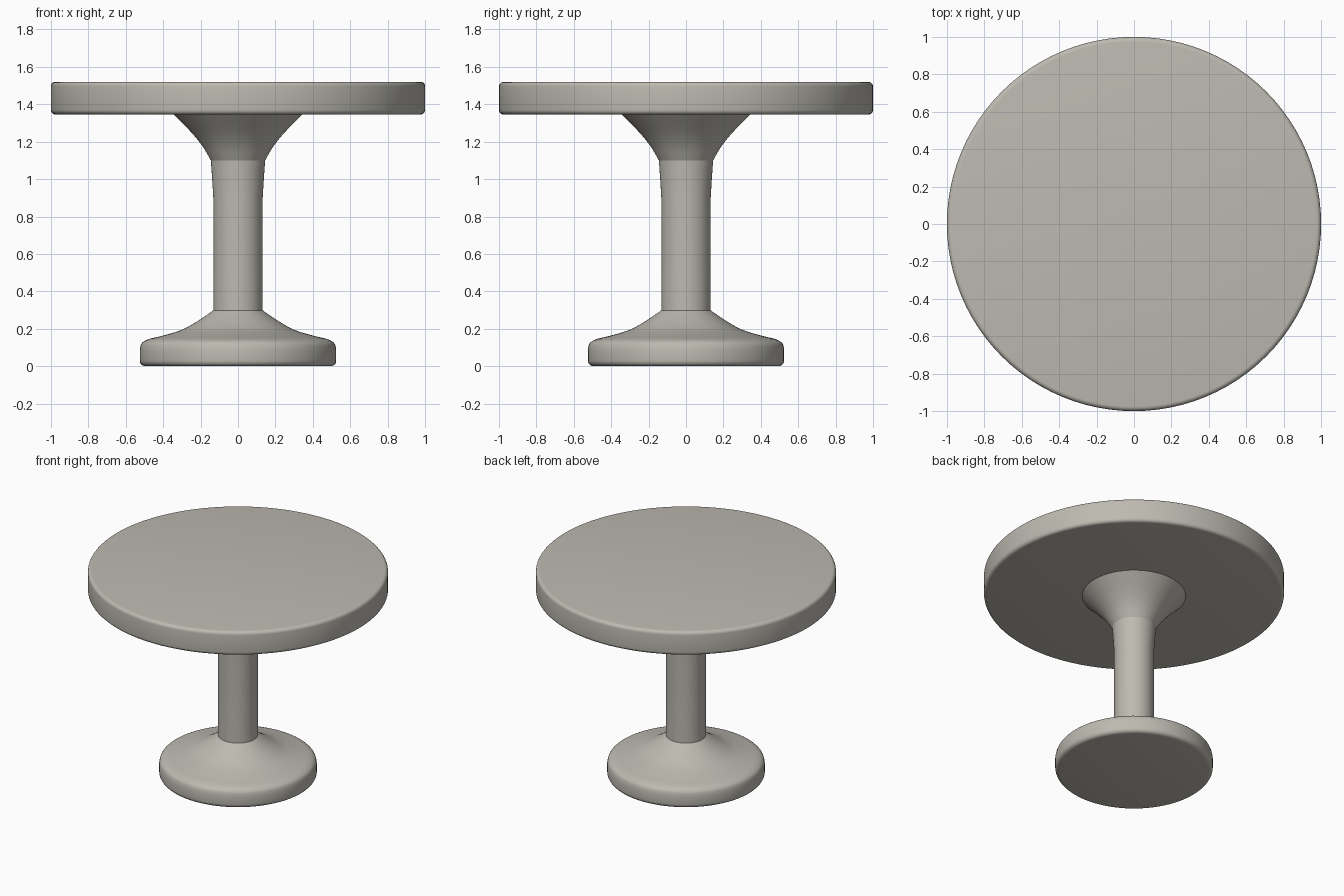
import bpy, bmesh, math

if "Cube" in bpy.data.objects:
    bpy.data.objects.remove(bpy.data.objects["Cube"])

SIDES = 96

stone = bpy.data.materials.new("warm_grey")
stone.diffuse_color = (0.51, 0.49, 0.44, 1.0)
stone.use_nodes = True
stone.node_tree.nodes["Principled BSDF"].inputs["Base Color"].default_value = stone.diffuse_color


def smooth_curve(pts, steps=5):
    """Catmull-Rom interpolation through (radius, z) points."""
    out = []
    for i in range(len(pts) - 1):
        p0, p1 = pts[max(i - 1, 0)], pts[i]
        p2, p3 = pts[i + 1], pts[min(i + 2, len(pts) - 1)]
        for s in range(steps):
            t = s / steps
            out.append(tuple(
                0.5 * (2 * b + (c - a) * t + (2 * a - 5 * b + 4 * c - d) * t * t
                       + (3 * b - a - 3 * c + d) * t ** 3)
                for a, b, c, d in zip(p0, p1, p2, p3)))
    return out + [pts[-1]]


def rounded(r, z, fillet, start, end, steps=5):
    """Quarter-circle edge around centre (r, z), angles in degrees."""
    return [(r + fillet * math.cos(math.radians(start + (end - start) * i / steps)),
             z + fillet * math.sin(math.radians(start + (end - start) * i / steps)))
            for i in range(steps + 1)]


def lathe(name, profile):
    """Revolve a bottom-to-top (radius, z) profile and cap both ends."""
    bm = bmesh.new()
    rings = [[bm.verts.new((r * math.cos(2 * math.pi * i / SIDES),
                            r * math.sin(2 * math.pi * i / SIDES), z))
              for i in range(SIDES)] for r, z in profile]
    for lo, hi in zip(rings, rings[1:]):
        for i in range(SIDES):
            j = (i + 1) % SIDES
            bm.faces.new((lo[i], lo[j], hi[j], hi[i]))
    bm.faces.new(rings[0][::-1])
    bm.faces.new(rings[-1])
    mesh = bpy.data.meshes.new(name)
    bm.to_mesh(mesh)
    bm.free()
    mesh.materials.append(stone)
    obj = bpy.data.objects.new(name, mesh)
    bpy.context.collection.objects.link(obj)
    bpy.ops.object.select_all(action='DESELECT')
    obj.select_set(True)
    bpy.context.view_layer.objects.active = obj
    bpy.ops.object.shade_smooth_by_angle(angle=math.radians(30))
    return obj


# Foot: rounded disc sweeping up to the column
lathe("foot", rounded(0.495, 0.03, 0.03, -90, 0) + smooth_curve(
    [(0.525, 0.09), (0.515, 0.122), (0.48, 0.144), (0.40, 0.164),
     (0.30, 0.195), (0.21, 0.245), (0.13, 0.30)]))

# Column: slim shaft, very slightly wider at the top
lathe("column", [(0.132, 0.28), (0.132, 0.90), (0.138, 1.00), (0.145, 1.10)])

# Flared support under the top
lathe("flared_support", smooth_curve(
    [(0.145, 1.10), (0.19, 1.176), (0.25, 1.25), (0.345, 1.346)]))

# Round table top with softened edges
lathe("table_top", rounded(0.975, 1.37, 0.025, -90, 0) + rounded(0.975, 1.495, 0.025, 0, 90))
